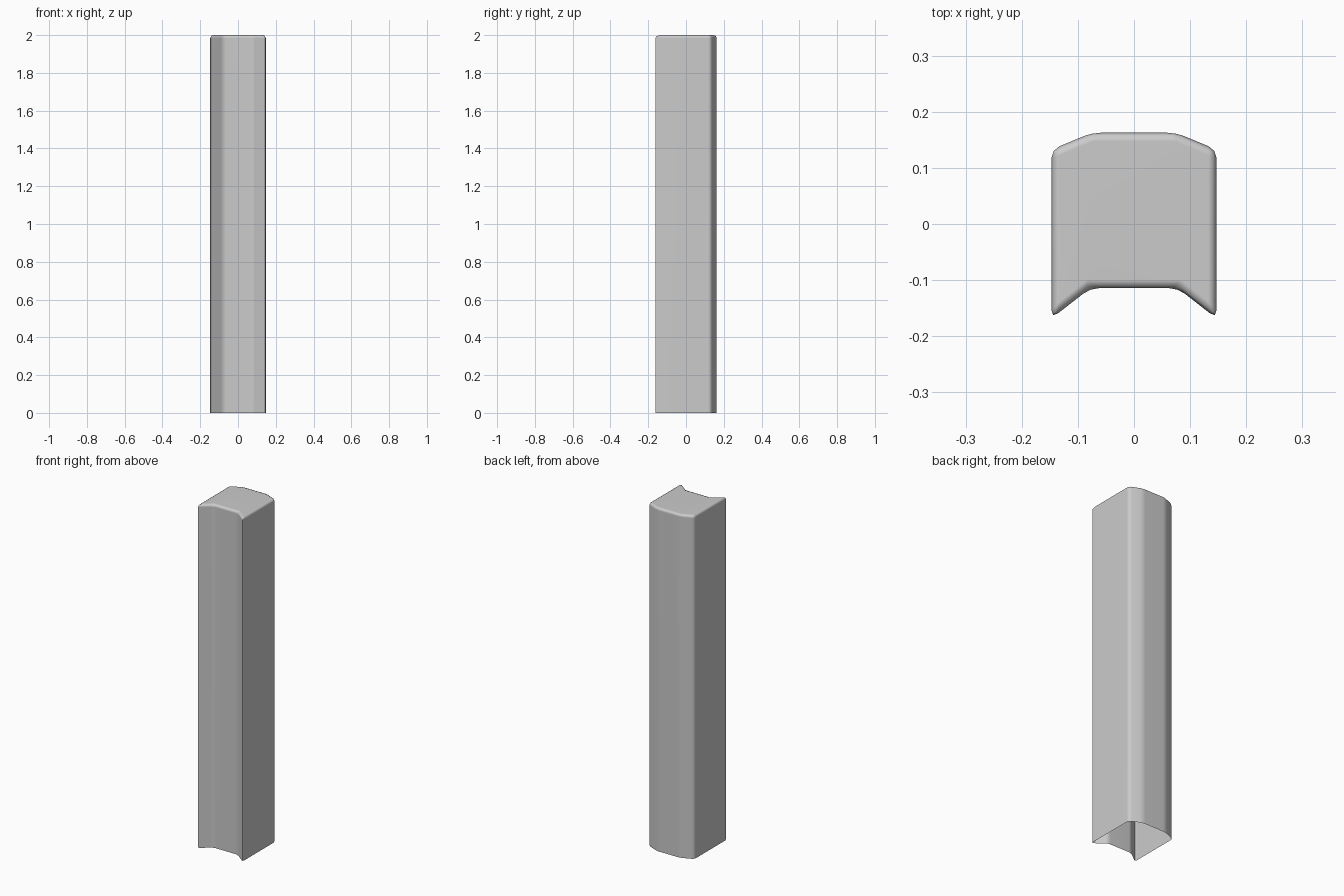
import bpy, bmesh

if "Cube" in bpy.data.objects:
    bpy.data.objects.remove(bpy.data.objects["Cube"])

HEIGHT = 2.0
BEVEL = 0.015

# Right half of the cross-section, front to back; mirrored for the left half
half = [(0.078, -0.117), (0.147, -0.171), (0.147, 0.130), (0.075, 0.160)]
outline = half + [(-x, y) for x, y in reversed(half)]

# Pillar shell: open underneath, closed on top
bm = bmesh.new()
low = [bm.verts.new((x, y, 0)) for x, y in outline]
high = [bm.verts.new((x, y, HEIGHT)) for x, y in outline]
n = len(outline)
for i in range(n):
    j = (i + 1) % n
    bm.faces.new((low[i], low[j], high[j], high[i]))
bm.faces.new(high)
bm.normal_update()

# Round the upright corners and the top rim
edges = [e for e in bm.edges if not e.is_boundary]
bmesh.ops.bevel(bm, geom=edges, offset=BEVEL, offset_type='OFFSET',
                segments=2, profile=0.5, affect='EDGES', clamp_overlap=True)

# Centre front to back
ys = [v.co.y for v in bm.verts]
bmesh.ops.translate(bm, verts=bm.verts, vec=(0, -(min(ys) + max(ys)) / 2, 0))

mesh = bpy.data.meshes.new("pillar")
bm.to_mesh(mesh)
bm.free()
pillar = bpy.data.objects.new("pillar", mesh)
bpy.context.collection.objects.link(pillar)

# Smooth shading over the rounded edges
bpy.context.view_layer.objects.active = pillar
pillar.select_set(True)
bpy.ops.object.shade_smooth_by_angle(angle=1.05)
weighted = pillar.modifiers.new("weighted_normals", 'WEIGHTED_NORMAL')
weighted.keep_sharp = True
